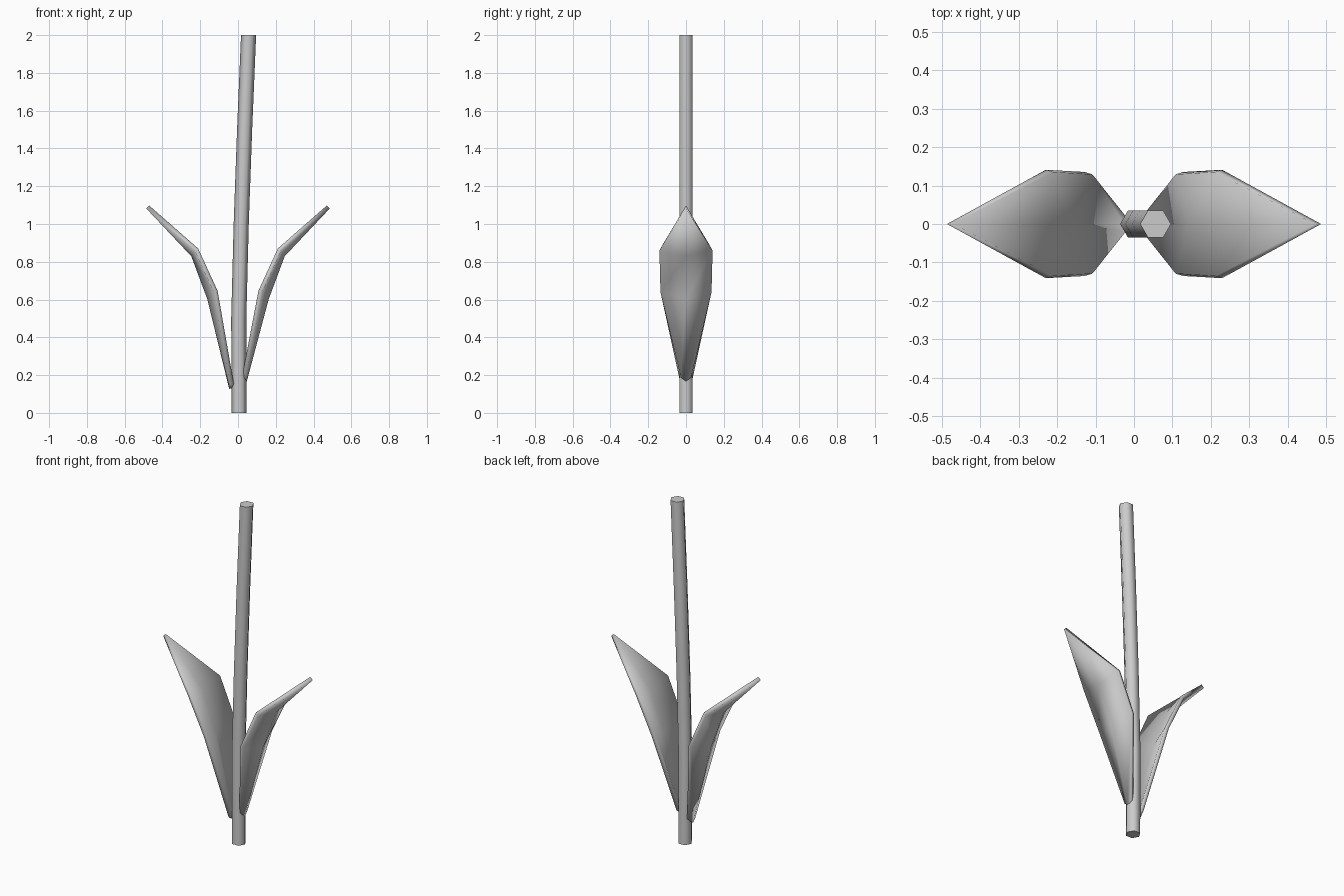
import bpy, bmesh, math

if "Cube" in bpy.data.objects:
    bpy.data.objects.remove(bpy.data.objects["Cube"])


def finish(name, bm, angle):
    bmesh.ops.recalc_face_normals(bm, faces=bm.faces)
    mesh = bpy.data.meshes.new(name)
    bm.to_mesh(mesh)
    bm.free()
    ob = bpy.data.objects.new(name, mesh)
    bpy.context.collection.objects.link(ob)
    bpy.ops.object.select_all(action='DESELECT')
    ob.select_set(True)
    bpy.context.view_layer.objects.active = ob
    bpy.ops.object.shade_smooth_by_angle(angle=math.radians(angle))
    return ob


# Stem: six-sided tube that leans gently to the right
bm = bmesh.new()
rings = []
for x, z in [(0.006, 0), (0.004, 0.5), (0.017, 1.0), (0.035, 1.5), (0.056, 2.0)]:
    rings.append([bm.verts.new((x + 0.04 * math.cos(i * math.pi / 3),
                                0.04 * math.sin(i * math.pi / 3), z)) for i in range(6)])
for a, b in zip(rings, rings[1:]):
    for i in range(6):
        j = (i + 1) % 6
        bm.faces.new((a[i], a[j], b[j], b[i]))
bm.faces.new(rings[0])
bm.faces.new(rings[-1])
finish("stem", bm, 61)


# Leaf: cupped blade, rows of (edge x, edge z, half width, middle x, middle z)
def leaf(name, side, base_z):
    rows = [(0.032, base_z + 0.02, 0.024, 0.036, base_z),
            (0.118, 0.643, 0.132, 0.152, 0.605),
            (0.22, 0.865, 0.138, 0.238, 0.835)]
    bm = bmesh.new()
    grid = []
    for ex, ez, w, mx, mz in rows:
        grid.append([bm.verts.new((side * x, y, z)) for x, y, z in
                     ((ex, -w, ez), (mx, 0, mz), (ex, w, ez))])
    tip = bm.verts.new((side * 0.478, 0, 1.09))
    for a, b in zip(grid, grid[1:]):
        for i in range(2):
            bm.faces.new((a[i], a[i + 1], b[i + 1], b[i]))
    for i in range(2):
        bm.faces.new((grid[-1][i], grid[-1][i + 1], tip))
    ob = finish(name, bm, 50)
    mod = ob.modifiers.new("thickness", 'SOLIDIFY')
    mod.thickness = 0.022
    mod.offset = 0


leaf("right_leaf", 1, 0.17)
leaf("left_leaf", -1, 0.13)
